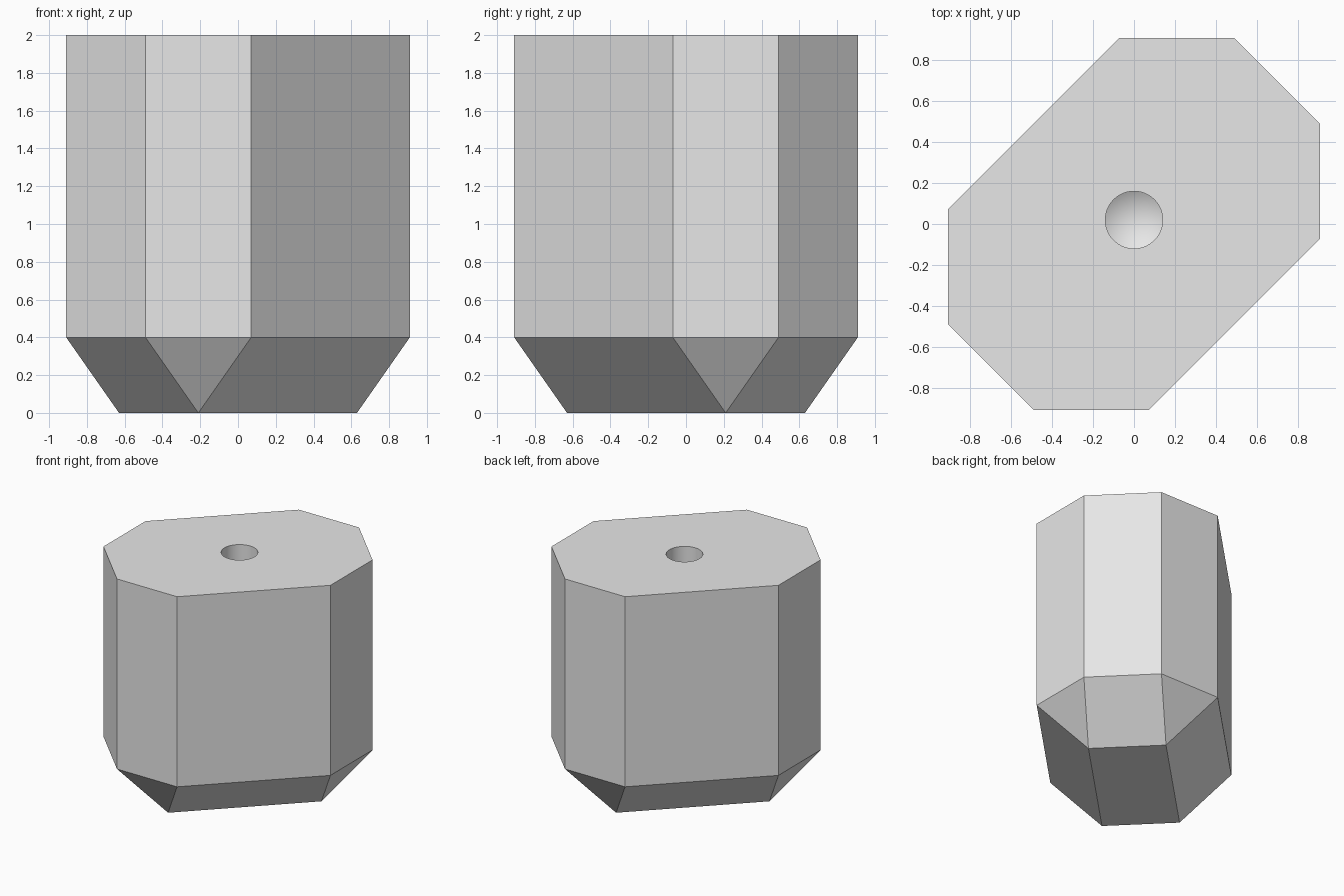
import bpy
import bmesh
import math

cube = bpy.data.objects.get("Cube")
if cube:
    bpy.data.objects.remove(cube, do_unlink=True)

grey = bpy.data.materials.new("light grey")
grey.use_nodes = True
colour = (0.8, 0.8, 0.8, 1)
grey.diffuse_color = colour
grey.node_tree.nodes["Principled BSDF"].inputs["Base Color"].default_value = colour

HEIGHT, SHOULDER = 2.0, 0.4
HOLE_RADIUS, HOLE_DEPTH, HOLE_Y = 0.14, 1.0, 0.02


def add_object(name, bm):
    bmesh.ops.recalc_face_normals(bm, faces=bm.faces[:])
    mesh = bpy.data.meshes.new(name)
    bm.to_mesh(mesh)
    bm.free()
    mesh.materials.append(grey)
    obj = bpy.data.objects.new(name, mesh)
    bpy.context.collection.objects.link(obj)
    return obj


# Body: stretched octagonal prism tapering to a rectangular base
half_outline = [(-0.07, 0.91), (0.49, 0.91), (0.91, 0.49), (0.91, -0.07)]
half_base = [(0.21, 0.63), (0.63, 0.21)]
bm = bmesh.new()
for s in (1, -1):
    for x, y in half_outline:
        for z in (HEIGHT, SHOULDER):
            bm.verts.new((s * x, s * y, z))
    for x, y in half_base:
        bm.verts.new((s * x, s * y, 0))
bmesh.ops.convex_hull(bm, input=bm.verts[:])
bmesh.ops.dissolve_limit(bm, angle_limit=math.radians(2),
                         verts=bm.verts[:], edges=bm.edges[:])
body = add_object("body", bm)

# Cutter: drilled hole with a conical tip
tip = HEIGHT - HOLE_DEPTH - HOLE_RADIUS * math.tan(math.radians(31))
profile = [(0, HEIGHT + 0.1), (HOLE_RADIUS, HEIGHT + 0.1),
           (HOLE_RADIUS, HEIGHT - HOLE_DEPTH), (0, tip)]
bm = bmesh.new()
verts = [bm.verts.new((r, HOLE_Y, z)) for r, z in profile]
edges = [bm.edges.new(pair) for pair in zip(verts, verts[1:])]
bmesh.ops.spin(bm, geom=verts + edges, cent=(0, HOLE_Y, 0), axis=(0, 0, 1),
               angle=math.tau, steps=64, use_duplicate=False)
bmesh.ops.remove_doubles(bm, verts=bm.verts[:], dist=0.0001)
cutter = add_object("hole_cutter", bm)
cutter.hide_render = True

# Cut the hole and keep the facets crisp
drill = body.modifiers.new("drilled hole", 'BOOLEAN')
drill.operation = 'DIFFERENCE'
drill.solver = 'EXACT'
drill.object = cutter
bpy.ops.object.select_all(action='DESELECT')
body.select_set(True)
bpy.context.view_layer.objects.active = body
bpy.ops.object.modifier_apply(modifier=drill.name)
bpy.data.objects.remove(cutter, do_unlink=True)
bpy.ops.object.shade_smooth_by_angle(angle=math.radians(25))
